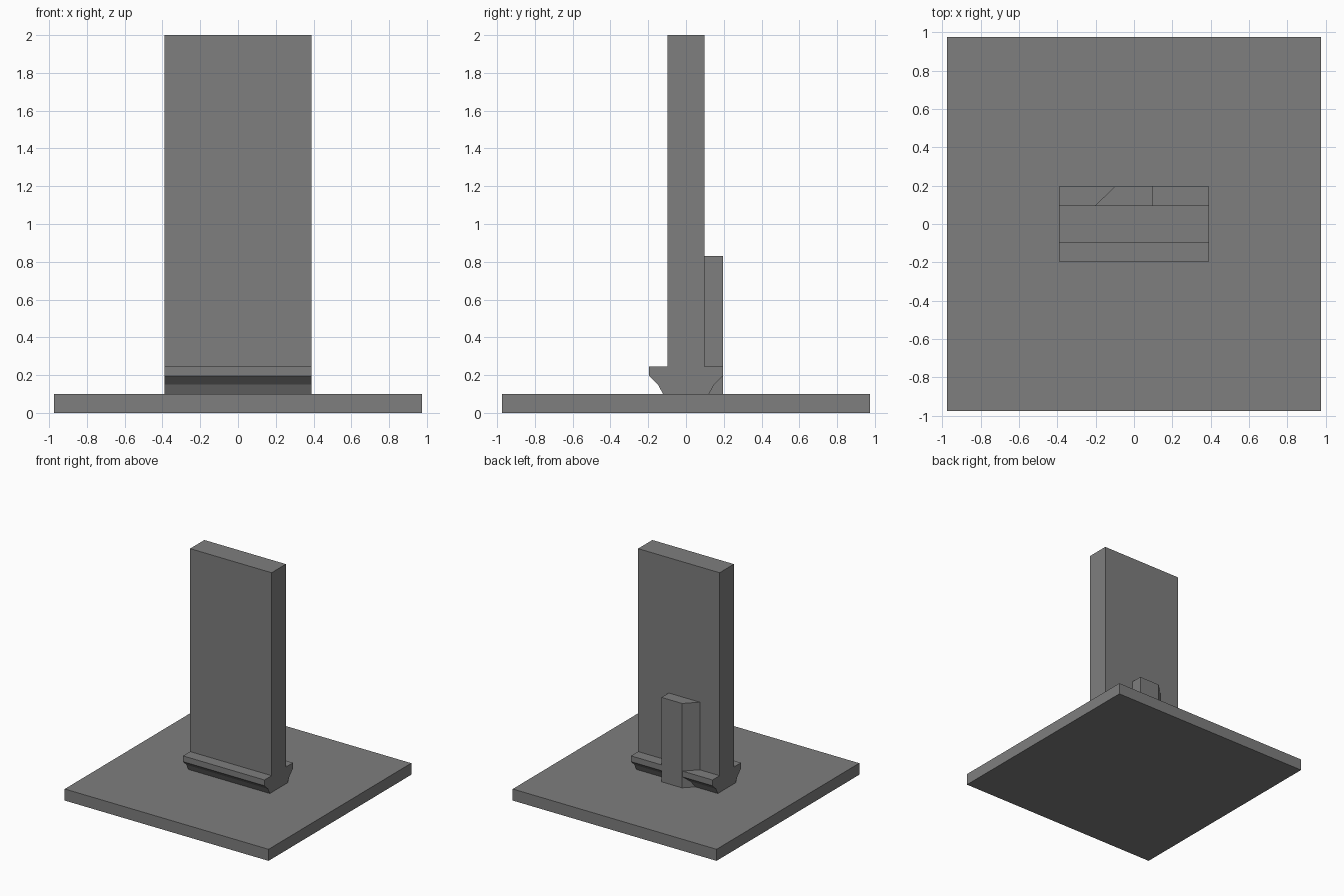
import bpy, bmesh
from mathutils import Vector

if "Cube" in bpy.data.objects:
    bpy.data.objects.remove(bpy.data.objects["Cube"])

grey = bpy.data.materials.new("stone_grey")
grey.diffuse_color = (0.21, 0.21, 0.21, 1)
grey.use_nodes = True
grey.node_tree.nodes["Principled BSDF"].inputs["Base Color"].default_value = grey.diffuse_color


def prism(name, outline, direction):
    """Extrude a flat outline along a direction into a closed solid."""
    bm = bmesh.new()
    face = bm.faces.new([bm.verts.new(p) for p in outline])
    ext = bmesh.ops.extrude_face_region(bm, geom=[face], use_keep_orig=True)
    verts = [g for g in ext["geom"] if isinstance(g, bmesh.types.BMVert)]
    bmesh.ops.translate(bm, verts=verts, vec=Vector(direction))
    bmesh.ops.recalc_face_normals(bm, faces=bm.faces[:])
    mesh = bpy.data.meshes.new(name)
    bm.to_mesh(mesh)
    bm.free()
    mesh.materials.append(grey)
    obj = bpy.data.objects.new(name, mesh)
    bpy.context.collection.objects.link(obj)
    return obj


def rect(w, d, z):
    return [(-w, -d, z), (w, -d, z), (w, d, z), (-w, d, z)]


# Square base plate
prism("base_plate", rect(0.975, 0.975, 0), (0, 0, 0.1))

# Tall upright slab
prism("upright_slab", rect(0.39, 0.0975, 0.1), (0, 0, 1.9))

# Foot moulding: half profile mirrored front to back, run along x
half = [(0.122, 0.1), (0.148, 0.15), (0.195, 0.195), (0.195, 0.245)]
profile = half + [(-y, z) for y, z in reversed(half)]
prism("foot_moulding", [(-0.39, y, z) for y, z in profile], (0.78, 0, 0))

# Rear buttress with one slanted side
plan = [(-0.2, 0.0), (-0.2, 0.0975), (-0.1, 0.197), (0.097, 0.197), (0.097, 0.0)]
prism("rear_buttress", [(x, y, 0.1) for x, y in plan], (0, 0, 0.73))
